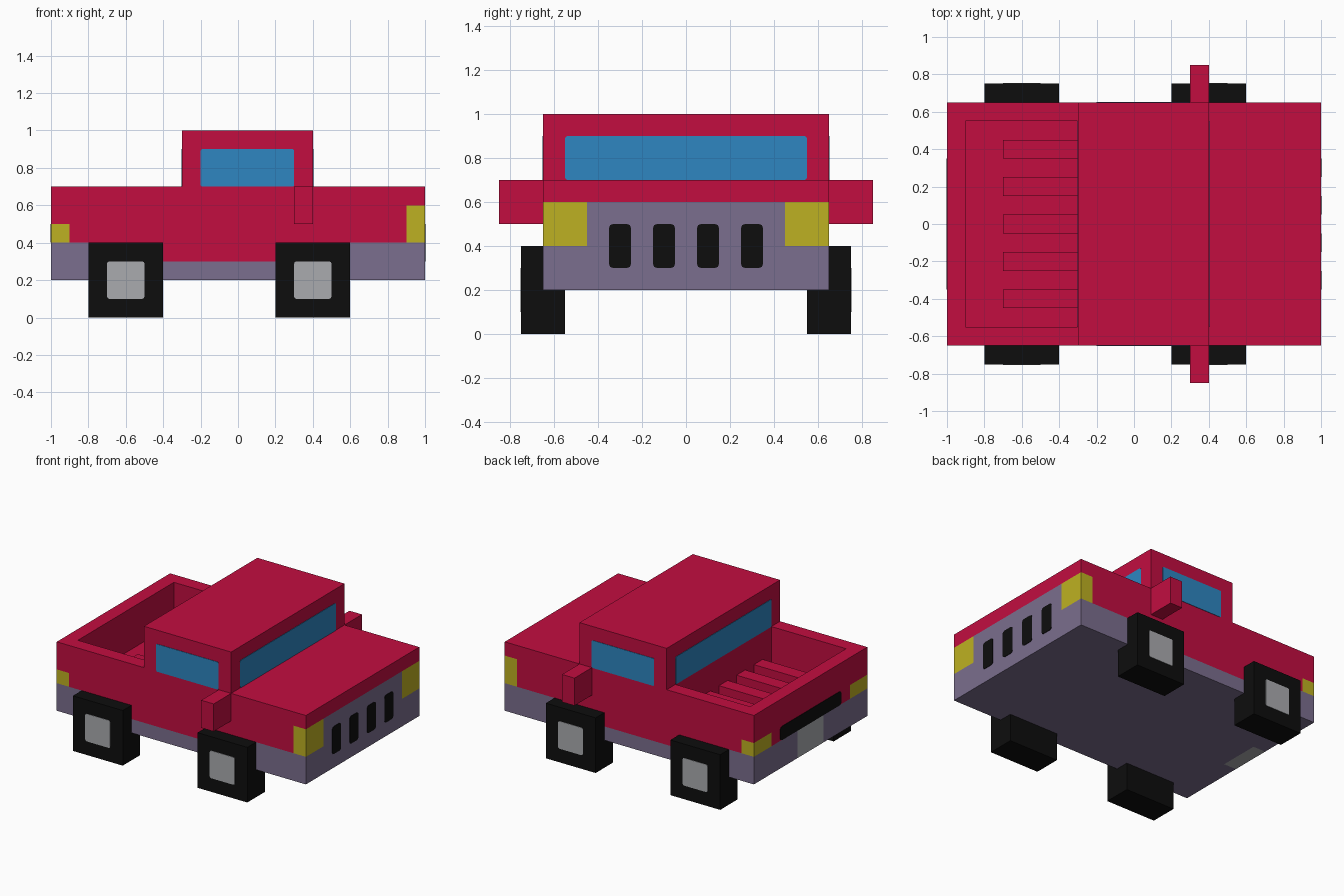
import bpy, bmesh
from mathutils import Vector

cube = bpy.data.objects.get("Cube")
if cube:
    bpy.data.objects.remove(cube, do_unlink=True)


def linear(c):
    c /= 255
    return c / 12.92 if c <= 0.04045 else ((c + 0.055) / 1.055) ** 2.4


def material(name, r, g, b):
    m = bpy.data.materials.new(name)
    col = (linear(r), linear(g), linear(b), 1)
    m.diffuse_color = col
    m.use_nodes = True
    bsdf = next(n for n in m.node_tree.nodes if n.type == 'BSDF_PRINCIPLED')
    bsdf.inputs["Base Color"].default_value = col
    return m


RED = material("red_paint", 194, 13, 64)
PURPLE = material("purple_trim", 123, 110, 142)
YELLOW = material("yellow_lamp", 190, 177, 34)
BLUE = material("blue_glass", 46, 134, 193)
BLACK = material("black_rubber", 13, 13, 13)
GREY = material("grey_metal", 170, 171, 175)


def finish(bm, name, mats):
    bmesh.ops.recalc_face_normals(bm, faces=bm.faces)
    mesh = bpy.data.meshes.new(name)
    bm.to_mesh(mesh)
    bm.free()
    for m in mats:
        mesh.materials.append(m)
    obj = bpy.data.objects.new(name, mesh)
    bpy.context.collection.objects.link(obj)
    return obj


def box_mesh(lo, hi):
    bm = bmesh.new()
    bmesh.ops.create_cube(bm, size=1)
    for v in bm.verts:
        v.co = Vector([(a + b) / 2 + c * (b - a) for a, b, c in zip(lo, hi, v.co)])
    return bm


def box(name, lo, hi, mat):
    return finish(box_mesh(lo, hi), name, [mat])


def plate(name, lo, hi, axis, mat, corner=0.018):
    """Thin panel with clipped corners; axis is the panel's thin direction."""
    bm = box_mesh(lo, hi)
    edges = [e for e in bm.edges
             if abs(e.verts[0].co[axis] - e.verts[1].co[axis]) > 1e-5]
    bmesh.ops.bevel(bm, geom=edges, offset=corner, segments=2, profile=0.5,
                    affect='EDGES')
    return finish(bm, name, [mat])


def cut(bm, axis, values):
    normal = Vector((0, 0, 0))
    normal[axis] = 1
    for v in values:
        bmesh.ops.bisect_plane(bm, geom=bm.verts[:] + bm.edges[:] + bm.faces[:],
                               plane_co=normal * v, plane_no=normal, dist=1e-5)


def extrude_top(bm, x0, x1, y, dz):
    """Raise or sink the deck faces inside a rectangle."""
    faces = []
    for f in bm.faces:
        c = f.calc_center_median()
        if abs(c.z - 0.7) < 1e-4 and x0 < c.x < x1 and abs(c.y) < y:
            faces.append(f)
    out = bmesh.ops.extrude_face_region(bm, geom=faces)["geom"]
    for v in out:
        if isinstance(v, bmesh.types.BMVert):
            v.co.z += dz
    old = [f for f in faces if f.is_valid]
    if old:
        bmesh.ops.delete(bm, geom=old, context='FACES_ONLY')


# Body with sunken cargo bed and raised cab
bm = box_mesh((-1, -0.65, 0.2), (1, 0.65, 0.7))
cut(bm, 0, (-0.9, -0.3, 0.4))
cut(bm, 1, (-0.55, 0.55))
extrude_top(bm, -0.9, -0.3, 0.55, -0.3)
extrude_top(bm, -0.3, 0.4, 0.65, 0.3)

# Colour boundaries for the trim and lamps
cut(bm, 0, (-0.8, 0.6, 0.9))
cut(bm, 1, (-0.45, -0.15, 0.15, 0.45))
cut(bm, 2, (0.3, 0.4, 0.5, 0.6))


def body_colour(c):
    x, y, z = c.x, abs(c.y), c.z
    if z < 0.201:                                   # underside
        return 3 if x < -0.9 and y < 0.15 else 1
    if x > 0.999:                                   # nose
        if z < 0.6:
            return 2 if y > 0.45 and z > 0.4 else 1
    elif x < -0.999:                                # tail
        if z < 0.4:
            return 3 if y < 0.15 else 1
        if z < 0.5 and y > 0.45:
            return 2
    elif y > 0.649:                                 # sides
        if (x > 0.9 and 0.4 < z < 0.6) or (x < -0.9 and 0.4 < z < 0.5):
            return 2
        if z < 0.3 or (z < 0.4 and not -0.8 < x < 0.6):
            return 1
    return 0


for f in bm.faces:
    f.material_index = body_colour(f.calc_center_median())
finish(bm, "body", [RED, PURPLE, YELLOW, GREY])

# Raised ribs on the bed floor
for i in range(5):
    y = -0.4 + 0.2 * i
    box(f"bed_rib_{i + 1}", (-0.7, y - 0.05, 0.395), (-0.295, y + 0.05, 0.5), RED)

T = 0.003  # how far panels stand proud of the surface

# Grille slots and tailgate strip
for i in range(4):
    y = -0.3 + 0.2 * i
    plate(f"grille_slot_{i + 1}", (1 - T, y - 0.05, 0.3), (1 + T, y + 0.05, 0.5), 0, BLACK)
plate("tailgate_strip", (-1 - T, -0.35, 0.4), (-1 + T, 0.35, 0.5), 0, BLACK)

# Windscreen and rear window
for name, x in (("windscreen", 0.4), ("rear_window", -0.3)):
    plate(name, (x - T, -0.55, 0.7), (x + T, 0.55, 0.9), 0, BLUE, 0.012)

# Side windows, door mirrors and wheels on both sides
for side, s in (("left", 1), ("right", -1)):
    def span(a, b):
        return sorted((s * a, s * b))

    y0, y1 = span(0.65 - T, 0.65 + T)
    plate(f"side_window_{side}", (-0.2, y0, 0.7), (0.3, y1, 0.9), 1, BLUE, 0.008)
    y0, y1 = span(0.645, 0.85)
    box(f"door_mirror_{side}", (0.3, y0, 0.5), (0.4, y1, 0.7), RED)
    for end, x in (("front", 0.4), ("rear", -0.6)):
        y0, y1 = span(0.55, 0.75)
        box(f"{end}_wheel_{side}", (x - 0.2, y0, 0), (x + 0.2, y1, 0.4), BLACK)
        y0, y1 = span(0.75 - T, 0.75 + T)
        plate(f"{end}_hub_{side}", (x - 0.1, y0, 0.1), (x + 0.1, y1, 0.3), 1, GREY, 0.012)
